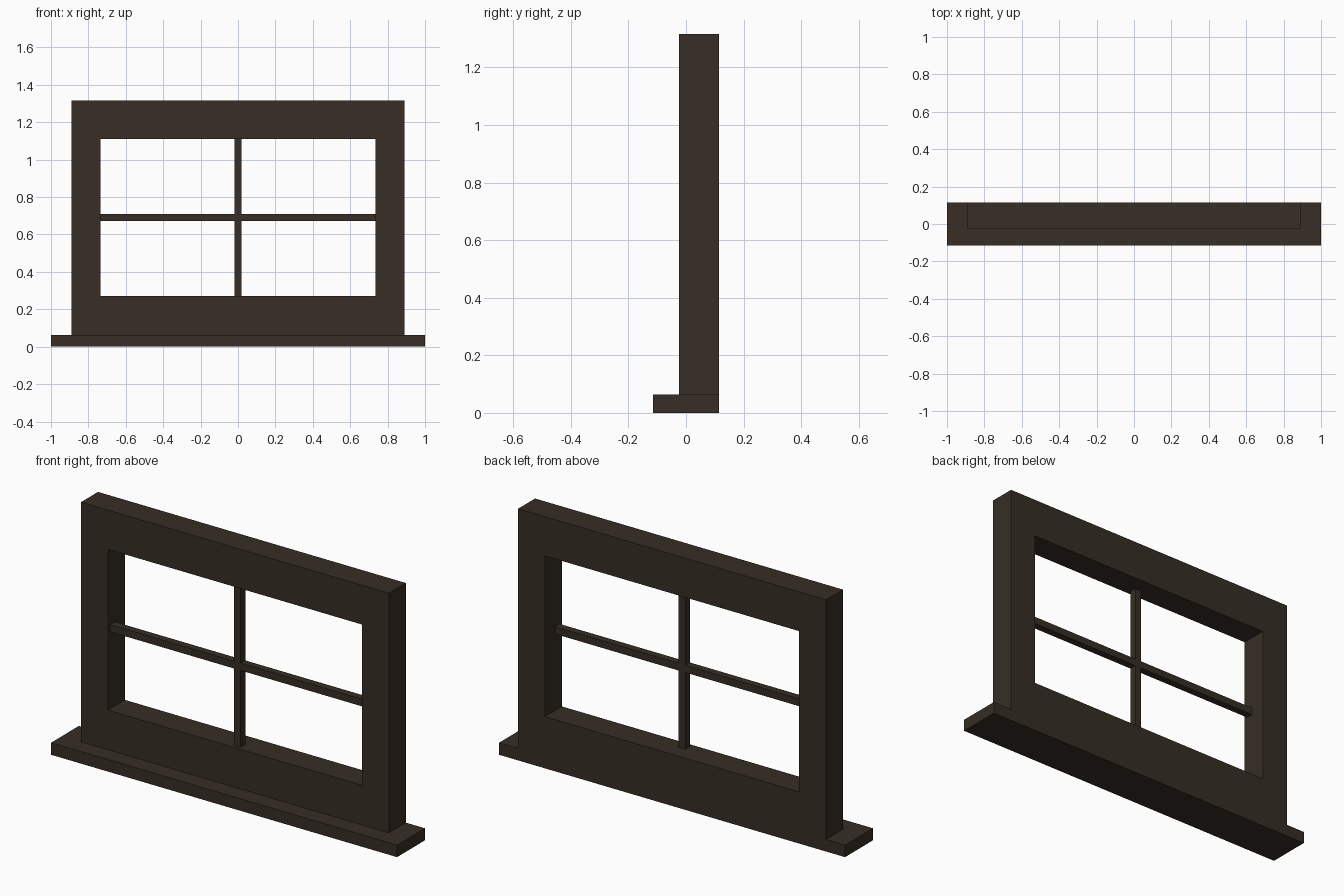
import bpy
import bmesh

cube = bpy.data.objects.get("Cube")
if cube:
    bpy.data.objects.remove(cube, do_unlink=True)

# Single dark timber colour
COLOUR = (0.038, 0.027, 0.018, 1.0)
wood = bpy.data.materials.new("dark_brown_wood")
wood.use_nodes = True
wood.diffuse_color = COLOUR
bsdf = next(n for n in wood.node_tree.nodes if n.type == "BSDF_PRINCIPLED")
bsdf.inputs["Base Color"].default_value = COLOUR


def add_object(name, bm):
    bmesh.ops.recalc_face_normals(bm, faces=bm.faces)
    mesh = bpy.data.meshes.new(name)
    bm.to_mesh(mesh)
    bm.free()
    mesh.materials.append(wood)
    obj = bpy.data.objects.new(name, mesh)
    bpy.context.collection.objects.link(obj)
    return obj


def box(name, low, high):
    bm = bmesh.new()
    bmesh.ops.create_cube(bm, size=1)
    for v in bm.verts:
        for i in range(3):
            v.co[i] = high[i] if v.co[i] > 0 else low[i]
    return add_object(name, bm)


def rectangle(bm, half_width, bottom, top, y):
    corners = [(-half_width, bottom), (half_width, bottom),
               (half_width, top), (-half_width, top)]
    return [bm.verts.new((x, y, z)) for x, z in corners]


# Main dimensions
SILL_TOP = 0.063
FRONT, BACK = -0.025, 0.115
OPEN_X, OPEN_LOW, OPEN_HIGH = 0.735, 0.27, 1.11
BAR = 0.019
BAR_Y = 0.014
BAR_Z = (OPEN_LOW + OPEN_HIGH) / 2

# Sill
box("sill", (-1, -BACK, 0), (1, BACK, SILL_TOP))

# Frame: one flat ring extruded through its depth
bm = bmesh.new()
outer = rectangle(bm, 0.89, SILL_TOP, 1.315, FRONT)
inner = rectangle(bm, OPEN_X, OPEN_LOW, OPEN_HIGH, FRONT)
ring = []
for i in range(4):
    j = (i + 1) % 4
    ring.append(bm.faces.new((outer[i], outer[j], inner[j], inner[i])))
extruded = bmesh.ops.extrude_face_region(bm, geom=ring, use_keep_orig=True)
moved = [g for g in extruded["geom"] if isinstance(g, bmesh.types.BMVert)]
bmesh.ops.translate(bm, verts=moved, vec=(0, BACK - FRONT, 0))
add_object("window_frame", bm)

# Glazing bars: one upright, with a crossbar butted to each side
box("upright_bar", (-BAR, BAR_Y - BAR, OPEN_LOW), (BAR, BAR_Y + BAR, OPEN_HIGH))
for name, x0, x1 in (("left_crossbar", BAR, OPEN_X), ("right_crossbar", -OPEN_X, -BAR)):
    box(name, (x0, BAR_Y - BAR, BAR_Z - BAR), (x1, BAR_Y + BAR, BAR_Z + BAR))
